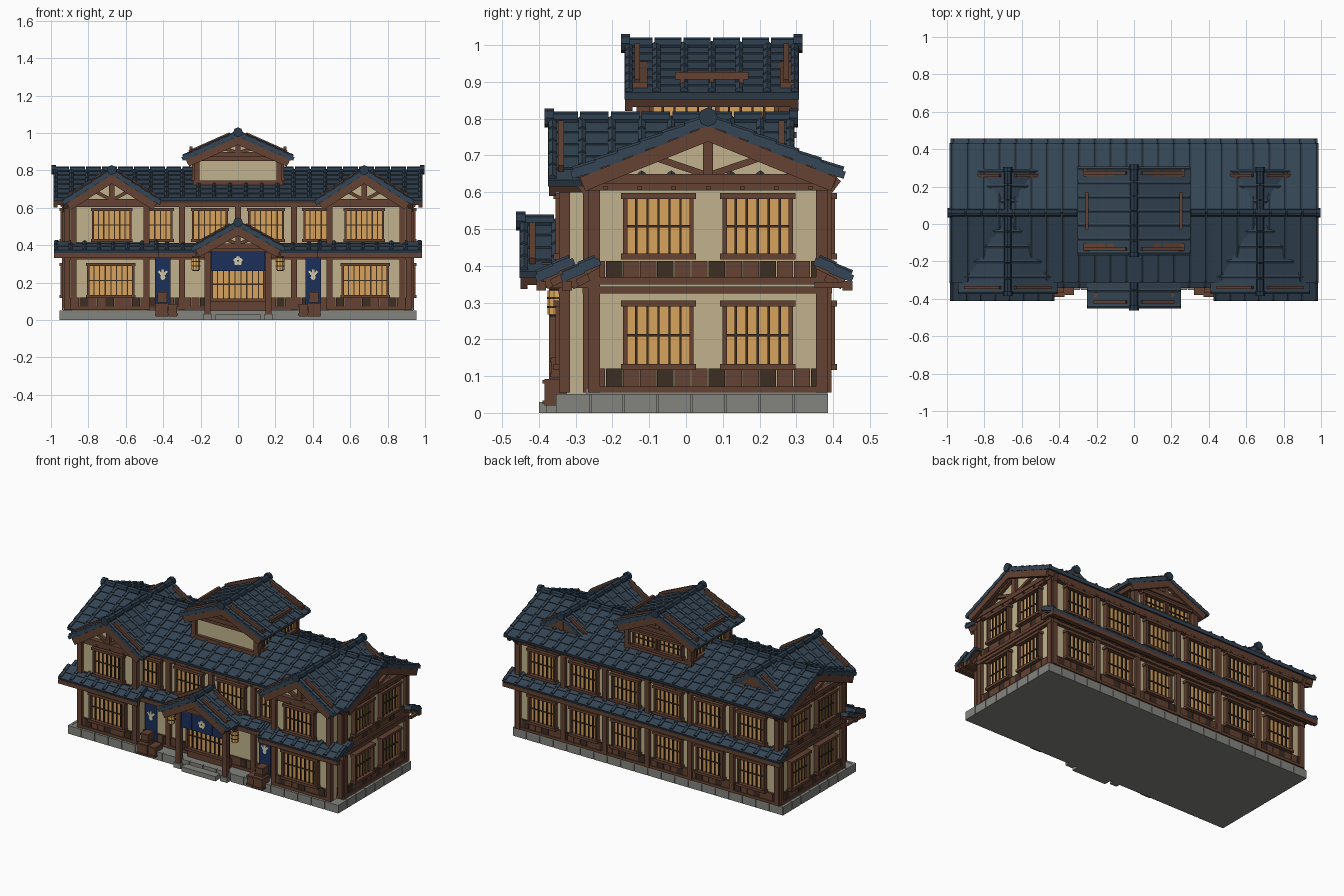
import bpy, bmesh
from math import pi, atan2, hypot, sin, cos
from mathutils import Matrix, Vector

cube = bpy.data.objects.get("Cube")
if cube:
    bpy.data.objects.remove(cube)

COLOURS = {
    "slate_tile": (0.035, 0.06, 0.09), "ridge_tile": (0.024, 0.043, 0.068),
    "plaster": (0.54, 0.45, 0.27), "timber": (0.125, 0.054, 0.032),
    "dark_timber": (0.045, 0.026, 0.016), "lit_paper": (0.68, 0.37, 0.11),
    "indigo_cloth": (0.012, 0.03, 0.105), "stone": (0.23, 0.235, 0.21),
    "pale_print": (0.68, 0.6, 0.42), "lantern_glow": (0.75, 0.42, 0.12),
}
MATS = {}
for key, rgb in COLOURS.items():
    m = bpy.data.materials.new(key)
    m.use_nodes = True
    m.diffuse_color = (*rgb, 1)
    m.node_tree.nodes["Principled BSDF"].inputs["Base Color"].default_value = (*rgb, 1)
    MATS[key] = m

parts = {}
ID = Matrix()
T = lambda x, y, z: Matrix.Translation((x, y, z))
R = lambda a, axis: Matrix.Rotation(a, 4, axis)


def part(name, mat):
    return parts.setdefault((name, mat), bmesh.new()) if (name, mat) not in parts else parts[name, mat]


def box(name, mat, xs, ys, zs, M=ID):
    mid = [sum(p) / 2 for p in (xs, ys, zs)]
    size = [abs(p[1] - p[0]) for p in (xs, ys, zs)]
    bmesh.ops.create_cube(part(name, mat), size=1, matrix=M @ T(*mid) @ Matrix.Diagonal((*size, 1)))


def rod(name, mat, r, length, M, sides=8):
    bmesh.ops.create_cone(part(name, mat), cap_ends=True, segments=sides, radius1=r,
                          radius2=r, depth=length, matrix=M)


def beam(name, p, q, thick, ys, M):
    dx, dz = q[0] - p[0], q[1] - p[1]
    h = hypot(dx, dz) / 2
    B = M @ T((p[0] + q[0]) / 2, 0, (p[1] + q[1]) / 2) @ R(-atan2(dz, dx), 'Y')
    box(name, "timber", (-h, h), ys, (-thick / 2, thick / 2), B)


def prism(name, half, z0, z1, ys, M):
    bm = part(name, "plaster")
    a, b = [[bm.verts.new(M @ Vector((x, y, z))) for x, z in ((-half, z0), (half, z0), (0, z1))] for y in ys]
    bm.faces.new(a)
    bm.faces.new(b[::-1])
    for i in range(3):
        j = (i + 1) % 3
        bm.faces.new((a[j], a[i], b[i], b[j]))


def face(x, y, rot=0):
    """Frame whose local -y looks out of a wall."""
    return T(x, y, 0) @ R(rot, 'Z')


def slope(name, length, run, drop, courses, M):
    """Stepped tile courses with round cover tiles, running out along +y."""
    S = M @ R(-atan2(drop, run), 'X')
    hyp, half = hypot(run, drop), length / 2
    d = hyp / courses
    n = max(2, round(length / 0.085))
    for c in range(courses):
        C = S @ T(0, c * d, 0) @ R(0.08, 'X')
        box(name + "_tiles", "slate_tile", (-half, half), (-0.008, d + 0.008), (-0.02, 0), C)
        for i in range(n + 1):
            x = (i / n - 0.5) * (length - 0.024)
            rod(name + "_tiles", "slate_tile", 0.012, d, C @ T(x, d / 2, 0) @ R(pi / 2, 'X'), 6)
    # eave boards and rafter tails
    box(name + "_eaves", "timber", (-half + .01, half - .01), (hyp - 0.025, hyp - 0.008), (-0.045, -0.015), S)
    box(name + "_eaves", "timber", (-half + .01, half - .01), (0, hyp - 0.01), (-0.026, -0.016), S)
    for i in range(n):
        x = ((i + 0.5) / n - 0.5) * length
        box(name + "_eaves", "timber", (x - .01, x + .01), (hyp * 0.4, hyp - 0.01), (-0.045, -0.02), S)
    return S, hyp


def gable_roof(name, M, length, half, ridge, drop, courses, trim=True):
    """Roof with its ridge along local y."""
    for a in (pi / 2, -pi / 2):
        S, hyp = slope(name, length, half, drop, courses, M @ T(0, 0, ridge) @ R(a, 'Z'))
        for s in (-1, 1):
            e = s * (length / 2 - 0.012)
            box(name + "_bargeboards", "timber", (e - .01, e + .01), (0, hyp - .01), (-0.058, -0.018), S)
            if trim:
                e = s * (length / 2 - 0.035)
                box(name + "_bargeboards", "timber", (e - .008, e + .008), (0.04, hyp - .04), (0, 0.022), S)
    n = round(length / 0.085)
    seg = length / n
    for i in range(n):
        y = (i + 0.5) * seg - length / 2
        rod(name + "_ridge", "ridge_tile", 0.021, seg * 0.93, M @ T(0, y, ridge) @ R(pi / 2, 'X'))
    for s in (-1, 1):
        rod(name + "_ridge", "ridge_tile", 0.026, 0.025, M @ T(0, s * (length / 2 - .003), ridge + .004) @ R(pi / 2, 'X'))


def truss(name, M, half, z0, z1):
    ys = (-0.02, 0.01)
    box(name, "timber", (-half - .02, half + .02), (-0.03, 0.01), (z0 - .012, z0 + .014), M)
    box(name, "timber", (-0.014, 0.014), (-0.025, 0.01), (z0, z1), M)
    for s in (-1, 1):
        beam(name, (0, z0 + .01), (s * half * .55, z0 + (z1 - z0) * .5), 0.018, ys, M)
        beam(name, (s * half, z0), (0, z1), 0.024, ys, M)


def window(M, x, z0, z1, w, bars=6):
    W = M @ T(x, 0, 0)
    h, t = w / 2, 0.012
    box("window_panes", "lit_paper", (-h, h), (-0.009, 0), (z0, z1), W)
    for s in (-1, 1):
        box("window_frames", "timber", (s * h - t / 2, s * h + t / 2), (-0.03, 0), (z0, z1), W)
    for z in (z0, z1):
        box("window_frames", "timber", (-h - t, h + t), (-0.035, 0), (z - .008, z + .008), W)
    for i in range(1, bars):
        x = (i / bars - 0.5) * w
        box("window_bars", "dark_timber", (x - .003, x + .003), (-0.017, 0), (z0, z1), W)
    mid = (z0 + z1) / 2
    box("window_bars", "dark_timber", (-h, h), (-0.015, 0), (mid - .003, mid + .003), W)


LOW, HIGH = (0.125, 0.297), (0.425, 0.59)


def wall_trim(M, half, posts=()):
    for z0, z1, d in ((.055, .072, .018), (.325, .344, .022), (.349, .369, .022), (.605, .63, .025)):
        box("wall_beams", "timber", (-half, half), (-d, 0), (z0, z1), M)
    for x in (-half + .015, half - .015, *posts):
        box("wall_posts", "timber", (x - .016, x + .016), (-0.02, 0.01), (0.055, 0.625), M)
    n = round(2 * half / 0.045)
    step = 2 * half / n
    for i in range(n):
        x = -half + i * step
        for z0, z1 in ((.07, .12), (.367, .413)):
            box("wall_panels", "dark_timber" if i % 3 == 1 else "timber",
                (x + .001, x + step - .001), (-0.012, 0), (z0, z1), M)
        if i % 2:
            box("joist_ends", "timber", (x - .006, x + .006), (-0.03, 0), (.607, .617), M)


# Stone footing with block joints
box("footing", "stone", (-.945, .945), (-.345, .378), (0, .05))
for M, half in ((face(0, -.345), .955), (face(0, .378, pi), .955)):
    for i in range(20):
        x = -half + i * half / 10
        box("footing_blocks", "stone", (x + .002, x + half / 10 - .002), (-.008, .01), (0, .052), M)
for s in (-1, 1):
    for i in range(8):
        y = -.353 + i * .0922
        box("footing_blocks", "stone", (s * .94, s * .955), (y + .002, y + .09), (0, .052))
box("sill", "stone", (-.935, .935), (-.27, .384), (.045, .065))

# Main hall
box("hall_walls", "plaster", (-.92, .92), (-.26, .375), (.06, .625))
front, back = face(0, -.26), face(0, .375, pi)
BAYS = [s * x for x in (.15, .445, .74) for s in (-1, 1)]
wall_trim(front, .93, (-.3, 0, .3))
wall_trim(back, .93, (-.595, -.3, 0, .3, .595))
for x in BAYS:
    window(back, x, *LOW, .18)
    window(back, x, *HIGH, .18)
    if abs(x) < .5:
        window(front, x, *HIGH, .18)
for s in (-1, 1):
    side = face(s * .92, .06, s * pi / 2)
    wall_trim(side, .325)
    for x in (-.135, .135):
        window(side, s * x, *LOW, .18)
        window(side, s * x, *HIGH, .18)
    truss("hall_gable", side, .32, .635, .775)
    for y, o in ((-.25, -1), (.365, 1)):
        beam("eave_braces", (y, .57), (y + o * .05, .635), .016, (-.012, .012),
             T(s * .92, 0, 0) @ R(pi / 2, 'Z'))
prism("hall_attic", .335, .62, .77, (-.92, .92), face(0, .06, pi / 2))
gable_roof("hall_roof", face(0, .06, pi / 2), 1.975, .365, .8, .147, 6, trim=False)

# Front wings with cross gables
for s in (-1, 1):
    box("wing_walls", "plaster", (s * .48, s * .89), (-.325, -.2), (.05, .625))
    wing = face(s * .685, -.325)
    wall_trim(wing, .21)
    window(wing, -s * .005, *LOW, .24, 8)
    window(wing, -s * .01, *HIGH, .2, 7)
    roof = face(s * .675, -.04)
    prism("wing_attic", .225, .615, .765, (-.325, .27), T(s * .675, 0, 0))
    truss("wing_gable", face(s * .675, -.325), .22, .632, .775)
    truss("wing_back_gable", face(s * .675, .27, pi), .22, .632, .775)
    gable_roof("wing_roof", roof, .67, .257, .798, .165, 5)

# Skirt roofs between the storeys
for x, y, rot, length in ((0, -.245, pi, 1.96), (-.705, -.315, pi, .56), (.705, -.315, pi, .56), (0, .36, 0, 1.96)):
    M = face(x, y, rot)
    slope("skirt_roof", length, .088, .045, 2, M @ T(0, 0, .418))
    box("skirt_beams", "timber", (-length / 2, length / 2), (.065, .092), (.333, .358), M)
    for i in range(round(length / .1)):
        p = -length / 2 + .05 + i * .1
        box("skirt_beams", "timber", (p - .009, p + .009), (-.01, .085), (.34, .356), M)

# Roof lantern room
box("lantern_room_walls", "plaster", (-.215, .215), (-.115, .265), (.66, .875))
for M, half, count in ((face(0, -.115), .22, 0), (face(0, .265, pi), .22, 2),
                       (face(.215, .075, pi / 2), .19, 2), (face(-.215, .075, -pi / 2), .19, 2)):
    for z in (.735, .862):
        box("lantern_room_frame", "timber", (-half - .02, half + .02), (-.02, 0), (z - .012, z + .012), M)
    for x in (-half, half):
        box("lantern_room_frame", "timber", (x - .015, x + .015), (-.02, .01), (.68, .87), M)
    for i in range(count):
        window(M, (i - .5) * .18, .755, .845, .16, 5)
for s in (-1, 1):
    box("lantern_room_frame", "timber", (s * .255, s * .285), (-.16, .305), (.852, .874))
    guard = T(s * .25, .07, .915)
    box("snow_guards", "timber", (-.008, .008), (-.1, .1), (-.008, .012), guard)
    for y in (-.08, 0, .08):
        box("snow_guards", "timber", (-.006, .006), (y - .006, y + .006), (-.03, 0), guard)
prism("lantern_room_attic", .25, .87, .98, (-.115, .265), ID)
truss("lantern_room_gable", face(0, -.115), .25, .885, .985)
truss("lantern_room_gable", face(0, .265, pi), .25, .885, .985)
gable_roof("lantern_room_roof", face(0, .07), .475, .293, 1.0, .13, 6)

# Entrance porch
for s in (-1, 1):
    box("porch_posts", "timber", (s * .148, s * .18), (-.372, -.342), (.02, .385))
    box("porch_posts", "timber", (s * .148, s * .18), (-.42, -.25), (.36, .382))
    box("porch_posts", "stone", (s * .14, s * .188), (-.38, -.334), (0, .03))
box("porch_posts", "timber", (-.2, .2), (-.37, -.345), (.368, .392))
prism("porch_attic", .2, .385, .495, (-.36, -.25), ID)
truss("porch_gable", face(0, -.362), .19, .395, .5)
gable_roof("porch_roof", face(0, -.355), .195, .242, .518, .135, 4)
box("door_panel", "timber", (-.148, .148), (-.3, -.26), (.04, .105))
window(face(0, -.29), 0, .108, .275, .28, 9)
box("door_frame", "timber", (-.15, .15), (-.285, -.255), (.27, .36))
box("entrance_step", "stone", (-.12, .12), (-.4, -.34), (0, .03))
for i in range(4):
    x = -.145 + i * .0725
    box("door_curtain", "indigo_cloth", (x + .001, x + .0715), (-.364, -.358), (.262, .37))
for i in range(5):
    a = pi / 2 + i * pi * .4
    rod("curtain_flower", "pale_print", .011, .004, T(.015 * cos(a), -.365, .316 + .015 * sin(a)) @ R(pi / 2, 'X'))

# Banners, hanging lamps and crates either side of the entrance
for s in (-1, 1):
    B = T(s * .402, -.3, 0)
    box("banners", "indigo_cloth", (-.042, .042), (-.004, .004), (.08, .335), B)
    box("banner_rods", "timber", (-.05, .05), (-.006, .04), (.333, .345), B)
    for a in (-.7, 0, .7):
        box("banner_fans", "pale_print", (-.006, .006), (-.006, 0), (.005, .035), B @ T(0, 0, .235) @ R(a, 'Y'))
    rod("banner_fans", "pale_print", .014, .004, B @ T(0, -.004, .228) @ R(pi / 2, 'X'))
    L = T(s * .225, -.352, .3)
    rod("lamps", "lantern_glow", .024, .066, L, 10)
    for z in (-.036, -.012, .012, .036):
        rod("lamp_rings", "dark_timber", .0255 if abs(z) < .03 else .018, .005, L @ T(0, 0, z), 10)
    box("lamp_brackets", "timber", (-.006, .006), (-.01, .1), (.045, .055), L)
    for xs, ys, z0, z1 in (((.375, .44), (-.385, -.31), .02, .092), ((.325, .372), (-.375, -.3), .02, .085),
                           ((.38, .43), (-.365, -.305), .095, .15)):
        xs = [s * x for x in xs]
        box("crates", "timber", xs, ys, (z0, z1))
        for z in (z0 + .004, z1 - .012):
            box("crates", "timber", (xs[0] - s * .004, xs[1] + s * .004), (ys[0] - .005, ys[1] + .004), (z, z + .01))

# Turn every collected part into an object
for (name, mat), bm in parts.items():
    bmesh.ops.recalc_face_normals(bm, faces=bm.faces)
    mesh = bpy.data.meshes.new(name)
    bm.to_mesh(mesh)
    bm.free()
    mesh.materials.append(MATS[mat])
    bpy.context.collection.objects.link(bpy.data.objects.new(name, mesh))
